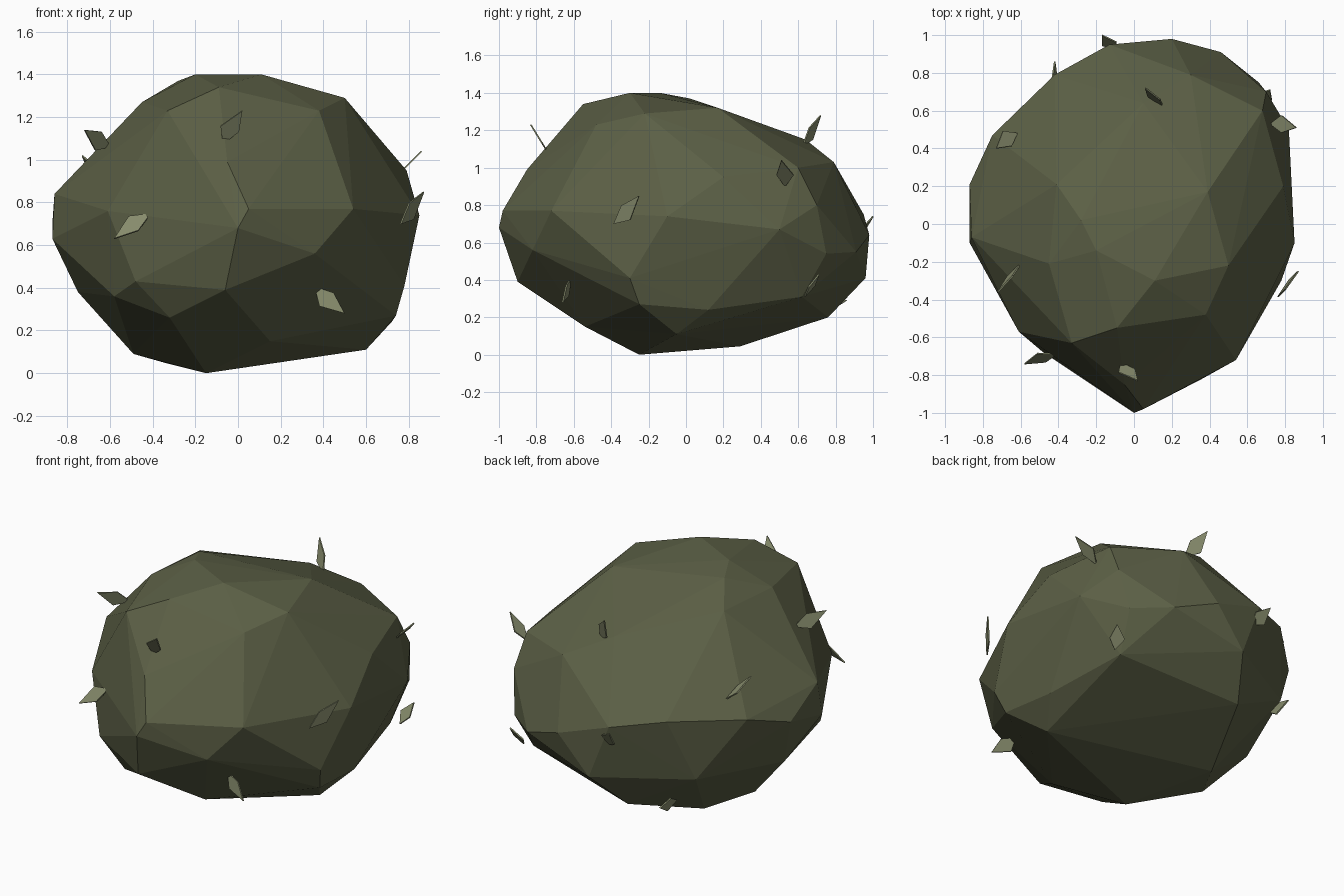
import bpy, bmesh
from mathutils import Vector


def material(name, color):
    m = bpy.data.materials.new(name)
    m.diffuse_color = (*color, 1)
    return m


def add_object(name, bm, mat):
    bmesh.ops.recalc_face_normals(bm, faces=bm.faces)
    mesh = bpy.data.meshes.new(name)
    bm.to_mesh(mesh)
    bm.free()
    mesh.materials.append(mat)
    ob = bpy.data.objects.new(name, mesh)
    bpy.context.collection.objects.link(ob)
    return ob


moss = material("moss_green", (0.105, 0.115, 0.06))
pale = material("pale_green", (0.24, 0.26, 0.15))

# Boulder: faceted hull around its main corners
corners = [
    (-.2, -.14, 1.4), (.11, -.3, 1.4), (-.09, -.55, 1.34), (.5, -.22, 1.29),
    (-.41, .21, 1.27), (-.45, -.21, 1.27), (.39, .17, 1.32), (-.28, .02, 1.37),
    (.38, -.48, 1.23), (-.33, -.63, 1.23), (.05, .64, 1.15), (.3, .79, 1.03),
    (-.05, -.85, .99), (.68, .6, 1.0), (.79, .2, .95), (-.86, -.07, .84),
    (.05, -.98, .77), (0, -1, .68), (.54, -.72, .77), (-.61, -.57, .76),
    (.85, -.1, .74), (.82, .5, .67), (.7, .7, .8), (-.13, .95, .75),
    (.2, .98, .64), (-.42, .79, .8), (-.75, .47, .78), (-.87, .21, .7),
    (-.87, -.1, .63), (.46, .91, .55), (.66, .75, .54), (.62, .62, .31),
    (-.48, -.68, .43), (-.06, -.9, .39), (.78, -.3, .41), (-.58, -.5, .36),
    (-.53, .66, .42), (0, .96, .41), (-.75, .1, .38), (-.32, -.66, .26),
    (.74, -.25, .27), (.72, .12, .24), (-.13, .76, .2), (.36, -.82, .56),
    (.6, -.05, .11), (-.49, .02, .09), (-.33, .29, .045), (-.15, -.25, 0),
    (.15, -.54, .15),
]
bm = bmesh.new()
for c in corners:
    bm.verts.new(c)
bmesh.ops.convex_hull(bm, input=bm.verts)
loose = [v for v in bm.verts if not v.link_faces]
bmesh.ops.delete(bm, geom=loose, context='VERTS')
add_object("boulder", bm, moss)

# Leaf shards: root, tip and, where the blade is twisted, its facing
leaves = [
    ((-.44, -.69, .74), (-.58, -.74, .63), None),
    ((.37, -.62, .38), (.5, -.66, .28), None),
    ((-.07, -.75, 1.1), (.02, -.83, 1.23), (0, .85, .53)),
    ((-.64, .48, .9), (-.73, .4, 1.02), (.6, .4, .9)),
    ((-.62, -.23, 1.06), (-.72, -.36, 1.14), None),
    ((.74, .54, .92), (.86, .51, 1.04), (.7, 0, -.7)),
    ((.78, -.36, .71), (.87, -.25, .85), None),
    ((.13, .64, 1.13), (.06, .72, 1.28), (.4, .75, -.2)),
    ((-.11, .93, .64), (-.17, 1.0, .74), None),
    ((.67, .65, .33), (.72, .71, .43), (.3, .9, -.6)),
    ((-.42, .72, .27), (-.42, .86, .29), (1, .0, .3)),
]
for i, (root, tip, facing) in enumerate(leaves):
    root, tip = Vector(root), Vector(tip)
    along = tip - root
    facing = Vector(facing) if facing else root - Vector((0, 0, .7))
    side = along.cross(facing).normalized()
    bm = bmesh.new()
    outline = [(-.15, -.015), (.4, -.045), (1, 0), (.3, .045)]
    bm.faces.new([bm.verts.new(root + along * t + side * w) for t, w in outline])
    leaf = add_object(f"leaf_shard_{i + 1}", bm, pale)
    thick = leaf.modifiers.new("thickness", 'SOLIDIFY')
    thick.thickness = .008
    thick.offset = 0
